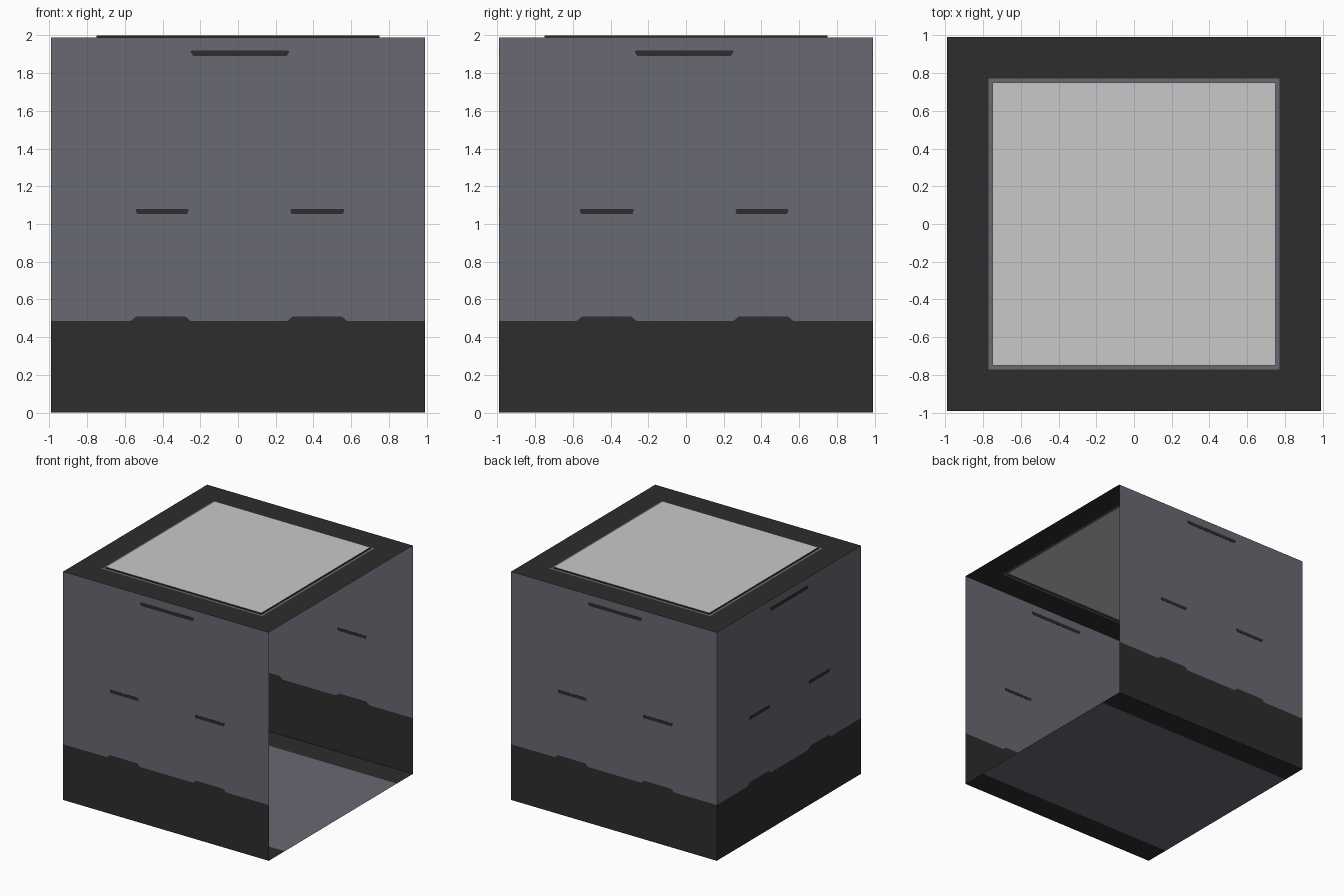
import bpy, bmesh, math
from mathutils import Matrix

if "Cube" in bpy.data.objects:
    bpy.data.objects.remove(bpy.data.objects["Cube"])

def material(name, rgb):
    m = bpy.data.materials.new(name)
    m.diffuse_color = (*rgb, 1)
    m.use_nodes = True
    m.node_tree.nodes["Principled BSDF"].inputs["Base Color"].default_value = m.diffuse_color
    return m

GREY = material("slate_grey", (0.138, 0.144, 0.168))
DARK = material("charcoal", (0.026, 0.026, 0.026))
LIGHT = material("pale_grey", (0.584, 0.584, 0.584))

H, TOP, SHIFT = 0.99, 1.987, 0.01   # half width, body top, sideways offset of the wall details

def build(name, polys, mats, depth=0.0, matrix=None):
    """polys: list of (points, material index); depth thickens along the local y axis."""
    bm = bmesh.new()
    for pts, mi in polys:
        f = bm.faces.new([bm.verts.new(p) for p in pts])
        f.material_index = mi
        if depth:
            new = bmesh.ops.extrude_face_region(bm, geom=[f], use_keep_orig=True)["geom"]
            bmesh.ops.translate(bm, vec=(0, depth, 0),
                                verts=[v for v in new if isinstance(v, bmesh.types.BMVert)])
    bmesh.ops.remove_doubles(bm, verts=bm.verts, dist=0.0005)
    if depth:
        bmesh.ops.recalc_face_normals(bm, faces=bm.faces)
    if matrix:
        bm.transform(matrix)
    me = bpy.data.meshes.new(name)
    bm.to_mesh(me)
    bm.free()
    for m in mats:
        me.materials.append(m)
    ob = bpy.data.objects.new(name, me)
    bpy.context.collection.objects.link(ob)
    return ob

# edge between the dark skirting and the grey wall, with two low bumps
step = [(-H, 0.485)]
for c in (-0.42 + SHIFT, 0.41 + SHIFT):
    step += [(c - 0.16, 0.485), (c - 0.13, 0.51), (c + 0.13, 0.51), (c + 0.16, 0.485)]
step.append((H, 0.485))

def slot(cx, cz, half, h, taper):
    """Thin dark bar with tapered ends, going just through the wall."""
    return [(cx - half + taper, -H - 0.002, cz - h), (cx + half - taper, -H - 0.002, cz - h),
            (cx + half, -H - 0.002, cz + h * 0.5), (cx + half - taper * 0.4, -H - 0.002, cz + h),
            (cx - half + taper * 0.4, -H - 0.002, cz + h), (cx - half, -H - 0.002, cz + h * 0.5)]

# three walls; the right side stays open
for side, angle in (("front", 0), ("left", -90), ("back", 180)):
    rot = Matrix.Rotation(math.radians(angle), 4, 'Z')
    upper = [(x, -H, z) for x, z in step] + [(H, -H, TOP), (-H, -H, TOP)]
    lower = [(-H, -H, 0), (H, -H, 0)] + [(x, -H, z) for x, z in reversed(step)]
    build(side + "_wall", [(upper, 0), (lower, 1)], [GREY, DARK], matrix=rot)
    slots = [slot(SHIFT, 1.904, 0.262, 0.014, 0.015),
             slot(-0.412 + SHIFT, 1.067, 0.14, 0.013, 0.006),
             slot(0.41 + SHIFT, 1.067, 0.143, 0.013, 0.006)]
    build(side + "_slots", [(s, 0) for s in slots], [DARK], depth=0.004, matrix=rot)

# floor: grey strip between two dark edge bands
rows = [-H, -0.77, 0.77, H]
build("floor", [([(-H, a, 0), (H, a, 0), (H, b, 0), (-H, b, 0)], int(i != 1))
                for i, (a, b) in enumerate(zip(rows, rows[1:]))], [GREY, DARK])

def ring(r0, z0, r1, z1, mi):
    """Square band between two square outlines."""
    c = [(-1, -1), (1, -1), (1, 1), (-1, 1)]
    out = []
    for (ax, ay), (bx, by) in zip(c, c[1:] + c[:1]):
        out.append(([(ax * r0, ay * r0, z0), (bx * r0, by * r0, z0),
                     (bx * r1, by * r1, z1), (ax * r1, ay * r1, z1)], mi))
    return out

# top: dark frame, thin grey ring, raised pale panel with dark sides
P = 0.75
build("top_frame", ring(H, TOP, 0.772, TOP, 0) + ring(0.772, TOP, P, TOP, 1), [DARK, GREY])
panel = [([(-P, -P, 2), (P, -P, 2), (P, P, 2), (-P, P, 2)], 0)]
build("top_panel", panel + ring(P, TOP, P, 2, 1), [LIGHT, DARK])
